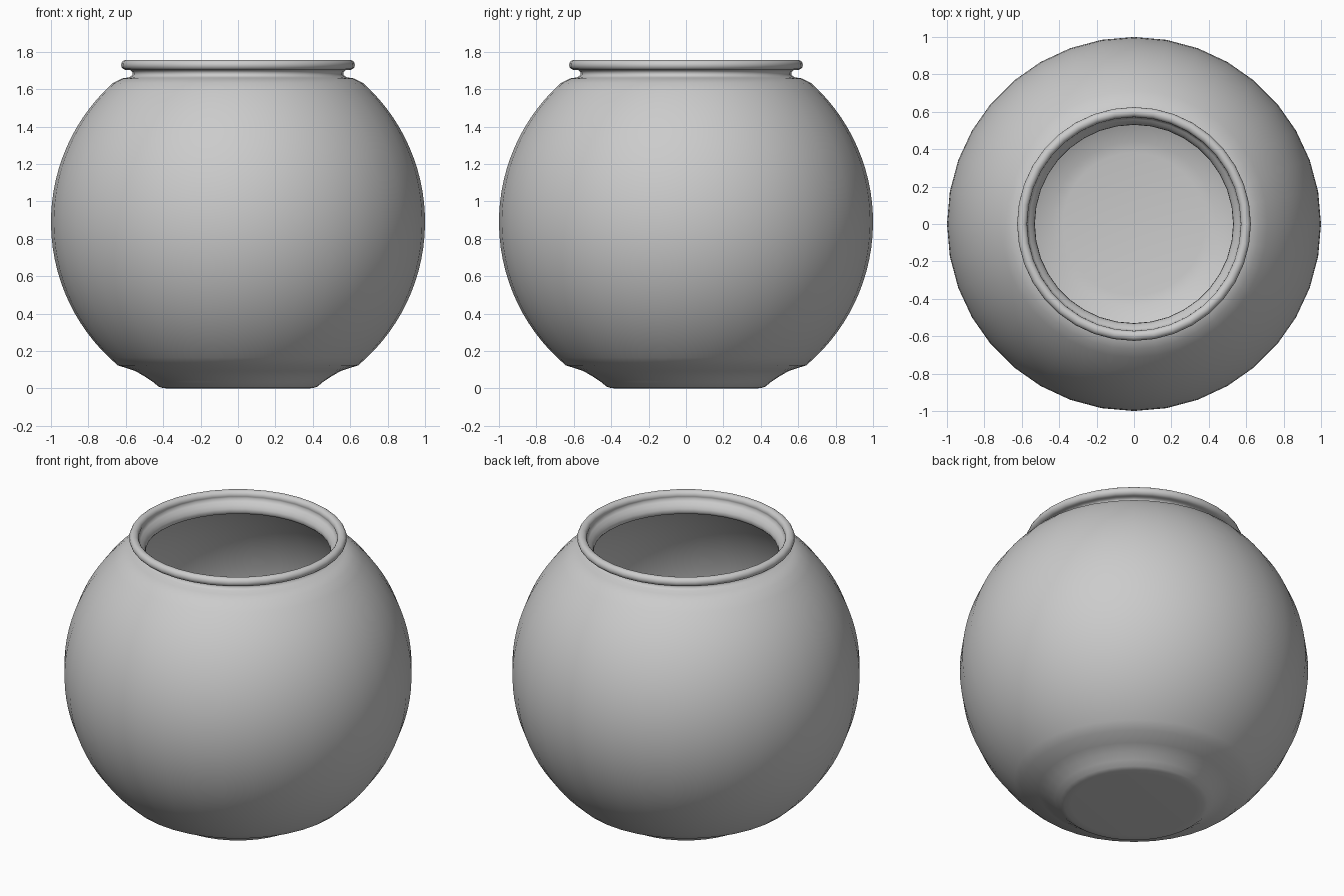
import bpy, bmesh, math
from mathutils import Vector

cube = bpy.data.objects.get("Cube")
if cube:
    bpy.data.objects.remove(cube, do_unlink=True)

SIDES = 36
CENTRE = 0.89


def arc(radius, start, end, steps, x=0.0, z=CENTRE):
    """Profile points along an arc, angles in degrees above horizontal."""
    points = []
    for i in range(steps + 1):
        a = math.radians(start + (end - start) * i / steps)
        points.append((x + radius * math.cos(a), z + radius * math.sin(a)))
    return points


# Grey bowl material
grey = bpy.data.materials.new("plain_grey")
grey.use_nodes = True
colour = (0.6, 0.6, 0.6, 1)
grey.diffuse_color = colour
grey.node_tree.nodes["Principled BSDF"].inputs["Base Color"].default_value = colour

# Foot, outer globe, neck, rolled lip, flared mouth, inner globe and floor
profile = [(0, 0), (0.36, 0), (0.40, 0.002), (0.425, 0.01), (0.455, 0.035), (0.50, 0.065), (0.55, 0.094)]
profile += arc(1.0, -50, 48, 28)
profile += [(0.62, 1.658), (0.58, 1.664), (0.565, 1.675), (0.563, 1.69), (0.575, 1.703)]
profile += arc(0.027, -100, 190, 12, 0.598, 1.73)
profile += [(0.575, 1.715), (0.56, 1.70), (0.545, 1.685), (0.533, 1.665), (0.53, 1.645), (0.54, 1.63), (0.57, 1.62)]
profile += arc(0.96, 46, -54, 26)
profile += [(0.50, 0.085), (0.44, 0.06), (0.38, 0.05), (0, 0.05)]

# Spin the profile into a closed shell
bm = bmesh.new()
verts = [bm.verts.new((r, 0, z)) for r, z in profile]
edges = [bm.edges.new(pair) for pair in zip(verts, verts[1:])]
bmesh.ops.spin(bm, geom=verts + edges, cent=Vector(), axis=Vector((0, 0, 1)),
               angle=math.tau, steps=SIDES, use_merge=True)
bmesh.ops.remove_doubles(bm, verts=bm.verts[:], dist=0.0005)
bmesh.ops.recalc_face_normals(bm, faces=bm.faces[:])
for face in bm.faces:
    face.smooth = True

mesh = bpy.data.meshes.new("round_bowl")
bm.to_mesh(mesh)
bm.free()
mesh.materials.append(grey)
bowl = bpy.data.objects.new("round_bowl", mesh)
bpy.context.collection.objects.link(bowl)
